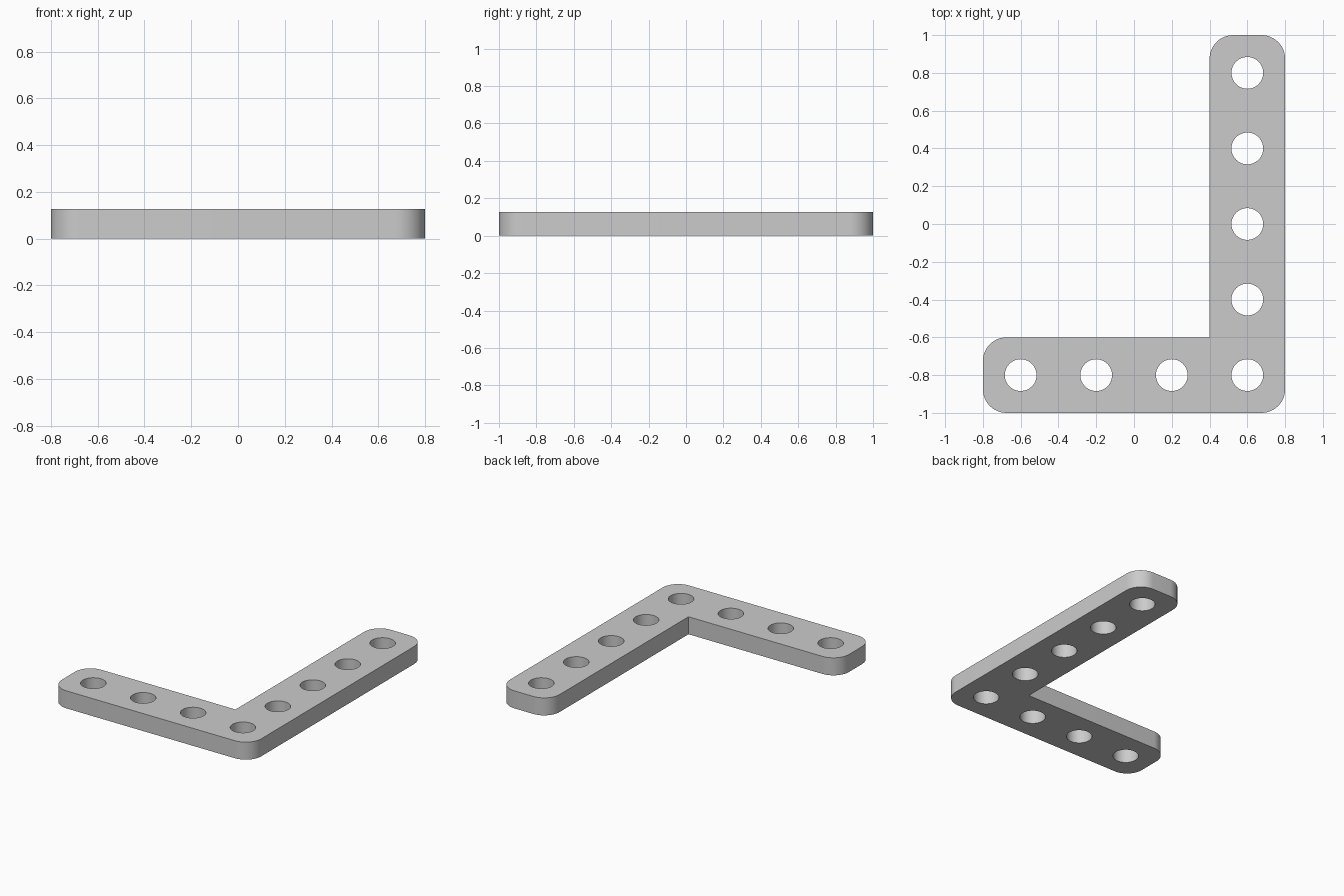
import bpy, bmesh, math

if "Cube" in bpy.data.objects:
    bpy.data.objects.remove(bpy.data.objects["Cube"])

THICK = 0.127
CORNER_R, HOLE_R = 0.125, 0.084


def arc(cx, cy, r, start, sweep, n):
    """Points along an arc, angles in degrees."""
    return [(cx + r * math.cos(math.radians(start + sweep * i / n)),
             cy + r * math.sin(math.radians(start + sweep * i / n)))
            for i in range(n + 1)]


def add_loop(curve, points):
    spline = curve.splines.new('POLY')
    spline.points.add(len(points) - 1)
    for p, (x, y) in zip(spline.points, points):
        p.co = (x, y, 0, 1)
    spline.use_cyclic_u = True


curve = bpy.data.curves.new("bracket_profile", 'CURVE')
curve.dimensions = '2D'
curve.fill_mode = 'BOTH'
curve.extrude = THICK / 2

# L-shaped outline: five rounded outer corners and one sharp inner corner
R = CORNER_R
outline = []
for cx, cy, start in ((-0.8 + R, -1 + R, 180), (0.8 - R, -1 + R, 270),
                      (0.8 - R, 1 - R, 0), (0.4 + R, 1 - R, 90)):
    outline += arc(cx, cy, R, start, 90, 12)
outline.append((0.4, -0.6))
outline += arc(-0.8 + R, -0.6 - R, R, 90, 90, 12)
add_loop(curve, outline)

# Evenly spaced bolt holes along both arms
holes = [(0.6, -0.8 + 0.4 * i) for i in range(5)]
holes += [(0.2 - 0.4 * i, -0.8) for i in range(3)]
for x, y in holes:
    add_loop(curve, arc(x, y, HOLE_R, 0, 360, 48)[:-1])

bracket = bpy.data.objects.new("angle_bracket", curve)
bpy.context.collection.objects.link(bracket)
bpy.context.view_layer.objects.active = bracket
bracket.select_set(True)
bpy.ops.object.convert(target='MESH')
bracket = bpy.context.view_layer.objects.active

# Weld caps to walls and stand the plate on the ground
bm = bmesh.new()
bm.from_mesh(bracket.data)
bmesh.ops.remove_doubles(bm, verts=bm.verts, dist=0.0005)
bmesh.ops.recalc_face_normals(bm, faces=bm.faces)
bmesh.ops.translate(bm, verts=bm.verts, vec=(0, 0, THICK / 2))
bm.to_mesh(bracket.data)
bm.free()
bpy.ops.object.shade_smooth_by_angle(angle=math.radians(30))

# Plain grey metal
grey = bpy.data.materials.new("light_grey")
grey.diffuse_color = (0.6, 0.6, 0.6, 1)
grey.use_nodes = True
grey.node_tree.nodes["Principled BSDF"].inputs["Base Color"].default_value = grey.diffuse_color
bracket.data.materials.clear()
bracket.data.materials.append(grey)
